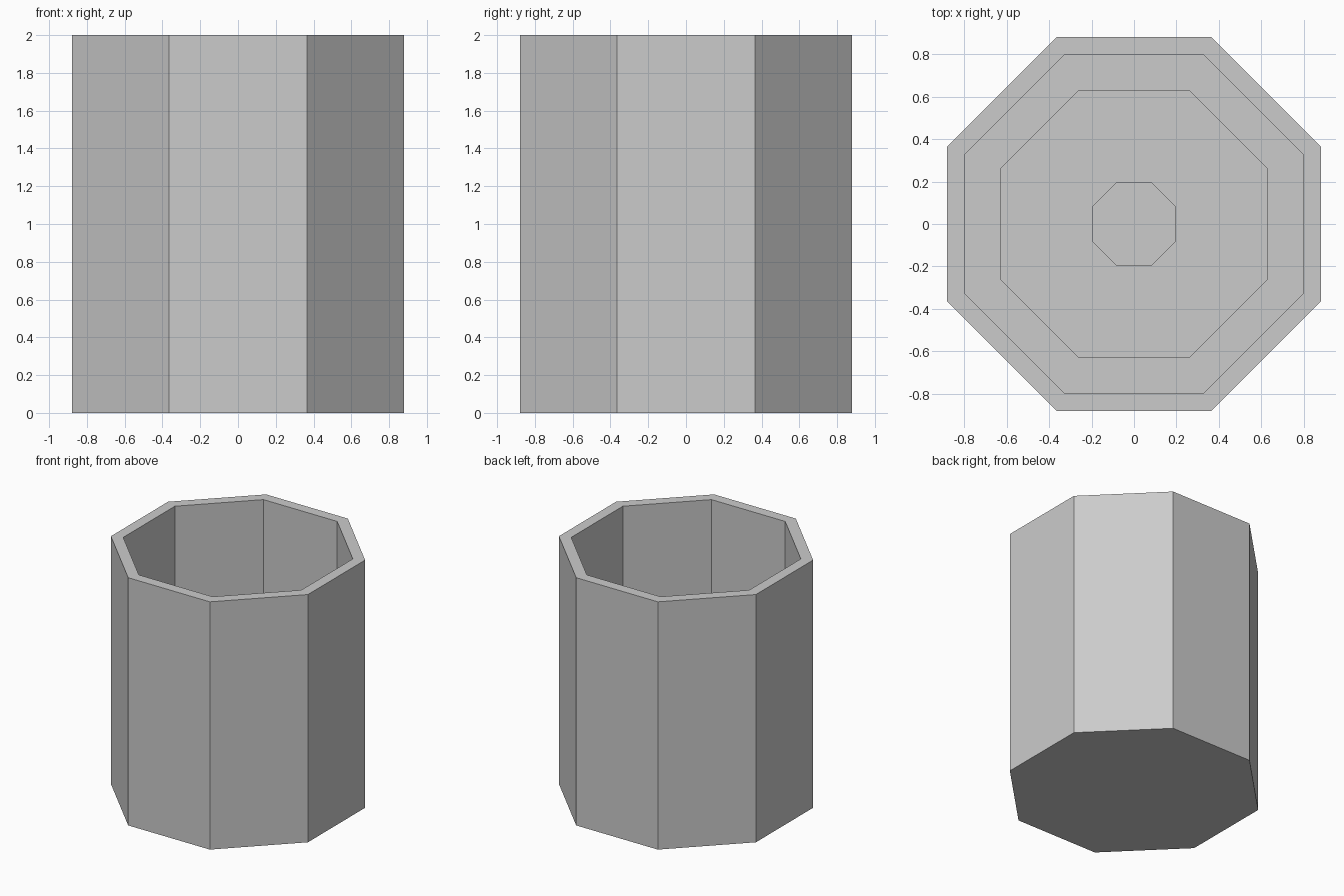
import bpy, bmesh, math

if "Cube" in bpy.data.objects:
    bpy.data.objects.remove(bpy.data.objects["Cube"])


def octagon_lathe(name, profile):
    """Sweep (apothem, z) points round z as flat-sided octagons; cap both ends."""
    bm = bmesh.new()
    rings = []
    for apothem, z in profile:
        r = apothem / math.cos(math.pi / 8)
        rings.append([bm.verts.new((r * math.cos(math.pi / 8 + i * math.pi / 4),
                                    r * math.sin(math.pi / 8 + i * math.pi / 4), z))
                      for i in range(8)])
    for a, b in zip(rings, rings[1:]):
        for i in range(8):
            j = (i + 1) % 8
            bm.faces.new((a[i], a[j], b[j], b[i]))
    bm.faces.new(rings[0][::-1])
    bm.faces.new(rings[-1])
    bmesh.ops.recalc_face_normals(bm, faces=bm.faces)
    mesh = bpy.data.meshes.new(name)
    bm.to_mesh(mesh)
    bm.free()
    obj = bpy.data.objects.new(name, mesh)
    bpy.context.collection.objects.link(obj)
    return obj


# Open octagonal vessel: outer wall, rim, inner wall, thin floor with low steps
octagon_lathe("vessel", [
    (0.88, 0.0), (0.88, 2.0),
    (0.795, 2.0), (0.795, 0.01),
    (0.63, 0.01), (0.63, 0.03),
    (0.197, 0.03), (0.197, 0.05),
])
